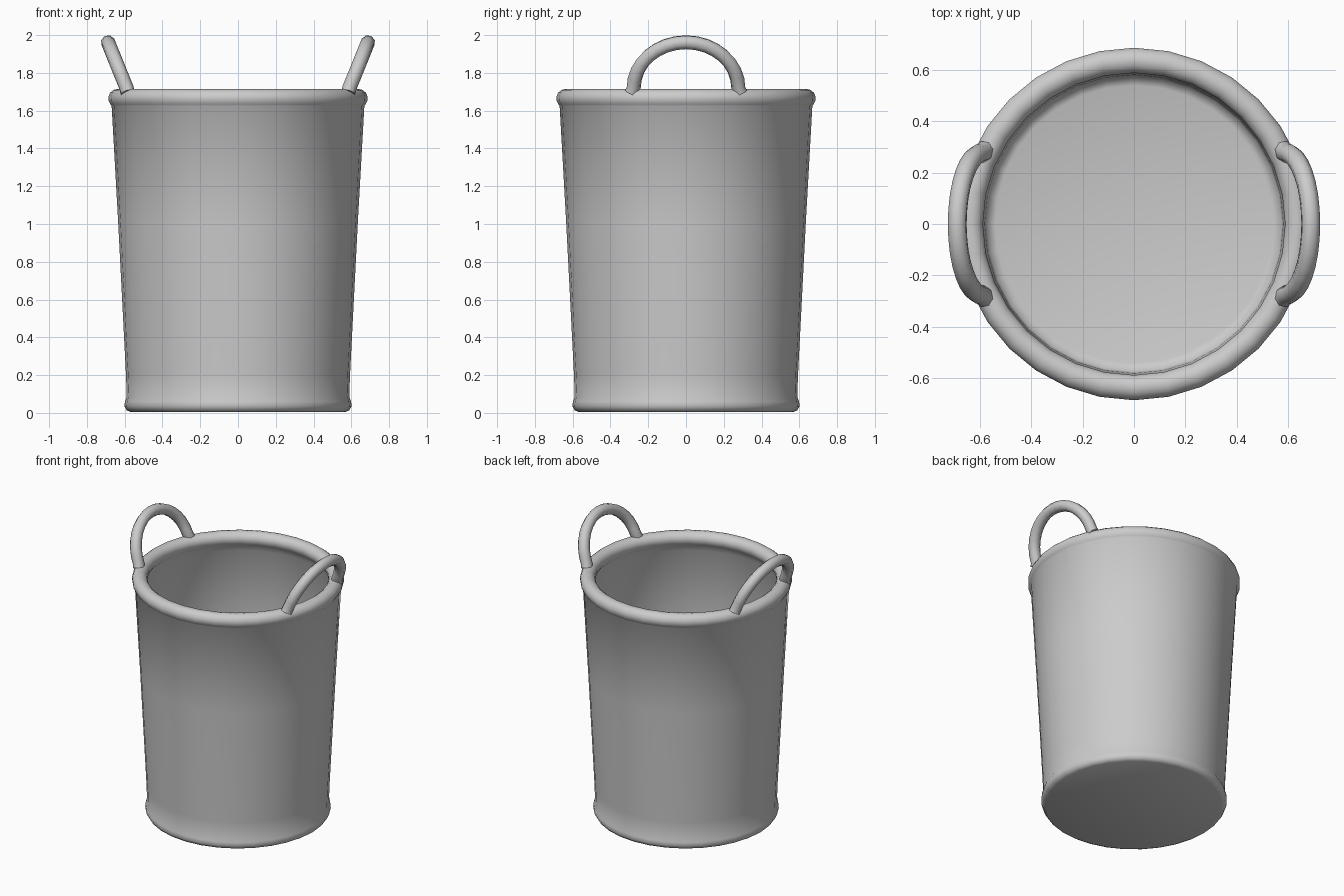
import bpy
import math

if "Cube" in bpy.data.objects:
    bpy.data.objects.remove(bpy.data.objects["Cube"])

SEGMENTS = 32


def select(obj):
    bpy.ops.object.select_all(action='DESELECT')
    obj.select_set(True)
    bpy.context.view_layer.objects.active = obj


def lathe(name, profile):
    """Spin (radius, z) points around z and cap both ends."""
    n, verts, faces = SEGMENTS, [], []
    for r, z in profile:
        verts += [(r * math.cos(2 * math.pi * i / n),
                   r * math.sin(2 * math.pi * i / n), z) for i in range(n)]
    for k in range(len(profile) - 1):
        for i in range(n):
            j = (i + 1) % n
            faces.append((k * n + i, k * n + j, (k + 1) * n + j, (k + 1) * n + i))
    faces.append(tuple(reversed(range(n))))
    faces.append(tuple(range((len(profile) - 1) * n, len(profile) * n)))
    mesh = bpy.data.meshes.new(name)
    mesh.from_pydata(verts, [], faces)
    mesh.update()
    obj = bpy.data.objects.new(name, mesh)
    bpy.context.collection.objects.link(obj)
    select(obj)
    bpy.ops.object.shade_smooth()
    return obj


def tube(name, path, radius):
    """Capped round tube along a path of points."""
    curve = bpy.data.curves.new(name, 'CURVE')
    curve.dimensions = '3D'
    curve.bevel_depth = radius
    curve.bevel_resolution = 2
    curve.use_fill_caps = True
    spline = curve.splines.new('POLY')
    spline.points.add(len(path) - 1)
    for point, co in zip(spline.points, path):
        point.co = (*co, 1)
    obj = bpy.data.objects.new(name, curve)
    bpy.context.collection.objects.link(obj)
    select(obj)
    bpy.ops.object.convert(target='MESH')
    bpy.ops.object.shade_smooth_by_angle(angle=math.radians(50))


# One profile: foot bead, tapered outer wall, rolled rim, thin inner wall, floor
foot = [(0.57, 0.005), (0.59, 0.014), (0.601, 0.035), (0.599, 0.06), (0.589, 0.085)]
outer = [(0.593, 0.2), (0.634, 1.0), (0.669, 1.625)]
rim = []
for i in range(11):
    a = math.radians(-40 + 26 * i)
    rim.append((0.637 + 0.05 * math.cos(a), 1.665 + 0.05 * math.sin(a)))
inner = [(0.645, 1.57), (0.622, 1.0), (0.581, 0.2), (0.574, 0.03), (0.54, 0.018)]
lathe("bucket_body", foot + outer + rim + inner)

# Arched handles leaning outward on both sides
for side, label in ((-1, "left"), (1, "right")):
    path = [(side * 0.583, -0.288, 1.695)]
    for i in range(17):
        a = math.pi * i / 16
        rise = math.sin(a)
        path.append((side * (0.59 + 0.098 * rise), -0.277 * math.cos(a),
                     1.72 + 0.242 * rise))
    path.append((side * 0.583, 0.288, 1.695))
    tube(label + "_handle", path, 0.038)
